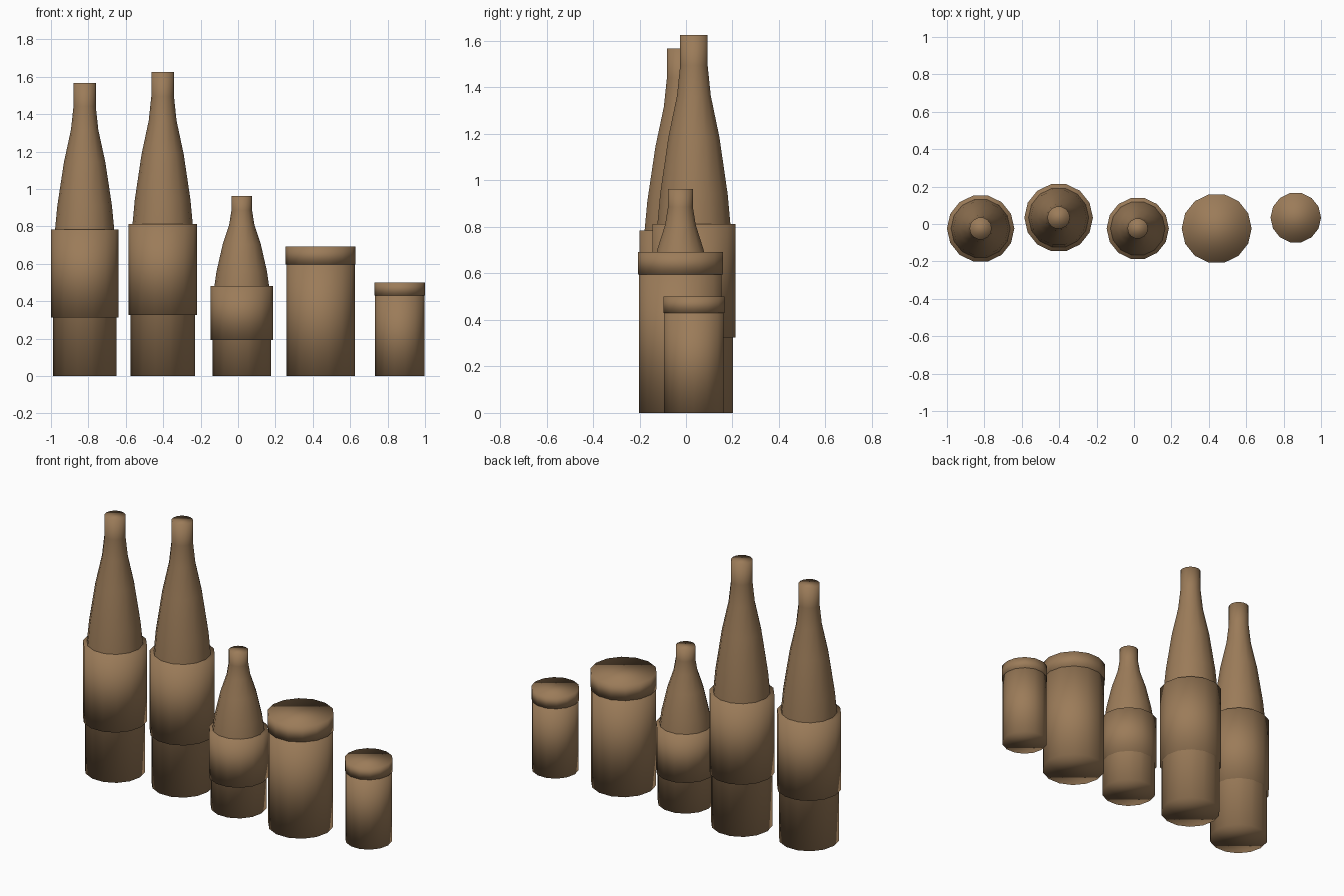
import bpy, bmesh
from math import cos, sin, tau

if "Cube" in bpy.data.objects:
    bpy.data.objects.remove(bpy.data.objects["Cube"])

SIDES = 14

glass = bpy.data.materials.new("brown_glass")
glass.diffuse_color = (0.33, 0.20, 0.10, 1)
glass.use_nodes = True
glass.node_tree.nodes["Principled BSDF"].inputs["Base Color"].default_value = glass.diffuse_color


def lathe(name, profile, x, y):
    """Closed solid turned from (radius, height) points."""
    bm = bmesh.new()
    rings = [[bm.verts.new((r * cos(tau * i / SIDES), r * sin(tau * i / SIDES), z))
              for i in range(SIDES)] for r, z in profile]
    for low, high in zip(rings, rings[1:]):
        for i in range(SIDES):
            j = (i + 1) % SIDES
            bm.faces.new((low[i], low[j], high[j], high[i]))
    bm.faces.new(rings[0][::-1])
    bm.faces.new(rings[-1])
    for face in bm.faces:
        face.smooth = True
    mesh = bpy.data.meshes.new(name)
    bm.to_mesh(mesh)
    bm.free()
    mesh.materials.append(glass)
    obj = bpy.data.objects.new(name, mesh)
    obj.location = (x, y, 0)
    bpy.context.collection.objects.link(obj)
    return obj


# Bottle outline as fractions of body radius and total height
BOTTLE = [(1, 0), (1, 0.42), (0.86, 0.58), (0.65, 0.73),
          (0.43, 0.84), (0.35, 0.92), (0.35, 1)]


def bottle(name, x, y, radius, height):
    # Body with shoulder and neck
    lathe(name + "_body", [(r * radius, z * height) for r, z in BOTTLE], x, y)
    # Label sleeve around the body
    sleeve = radius * 1.06
    lathe(name + "_label", [(sleeve, 0.2 * height), (sleeve, 0.5 * height)], x, y)


def jar(name, x, y, radius, height):
    seam = 0.86 * height
    # Straight body
    lathe(name + "_body", [(radius * 0.975, 0), (radius * 0.975, seam + 0.02)], x, y)
    # Slightly wider lid
    lathe(name + "_lid", [(radius, seam), (radius, height)], x, y)


bottle("left_tall_bottle", -0.82, -0.024, 0.170, 1.567)
bottle("right_tall_bottle", -0.403, 0.034, 0.173, 1.625)
bottle("short_bottle", 0.02, -0.024, 0.157, 0.963)
jar("large_jar", 0.442, -0.024, 0.187, 0.692)
jar("small_jar", 0.865, 0.034, 0.135, 0.50)
